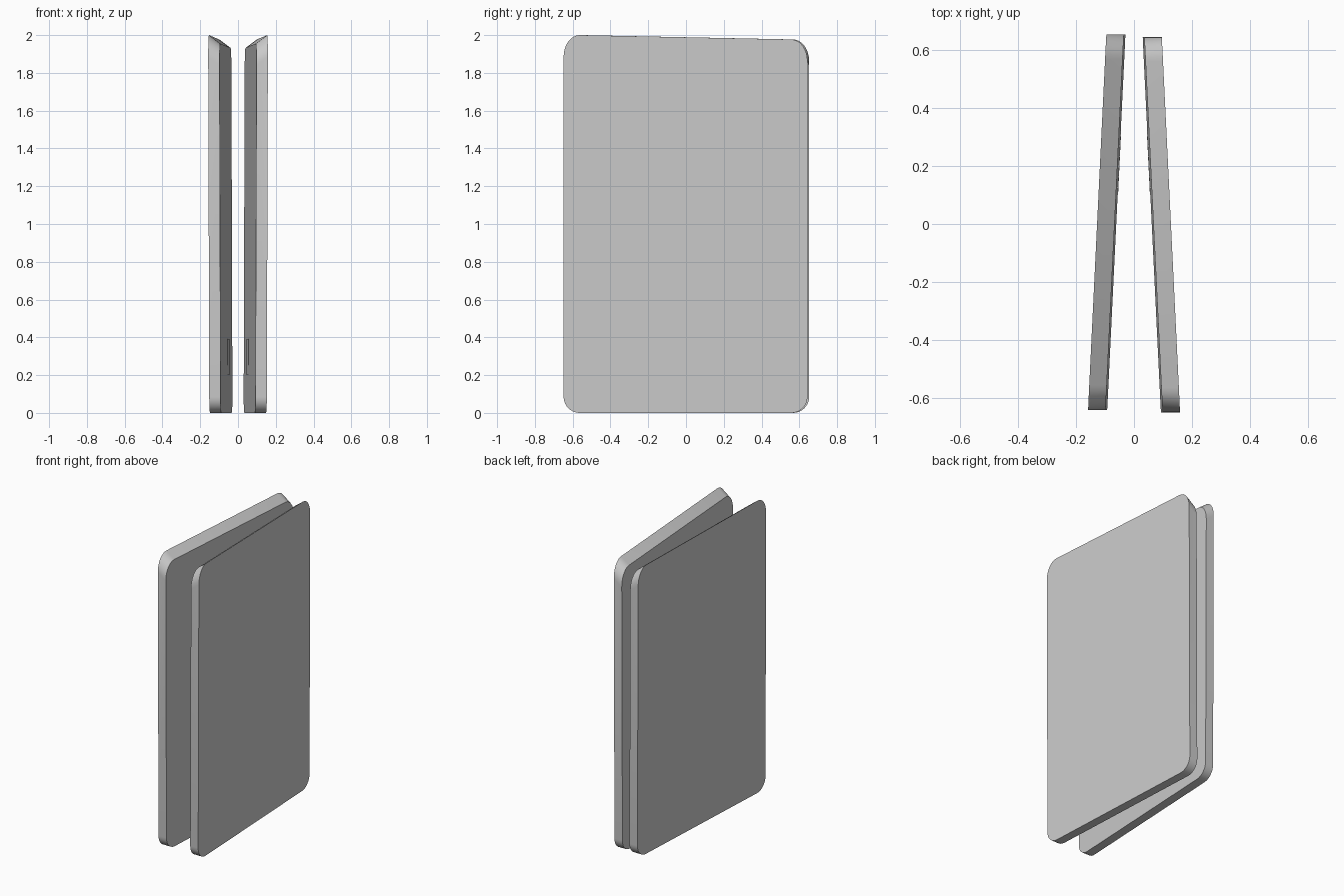
import bpy, bmesh, math

if "Cube" in bpy.data.objects:
    bpy.data.objects.remove(bpy.data.objects["Cube"])

grey = bpy.data.materials.new("light grey")
grey.diffuse_color = (0.6, 0.6, 0.6, 1)
grey.use_nodes = True
grey.node_tree.nodes["Principled BSDF"].inputs["Base Color"].default_value = grey.diffuse_color


def outline(y0, y1, top_front, top_back):
    """Rounded panel outline in (y, z), with a top edge falling to the back."""
    ry, rb, rt, n = 0.085, 0.085, 0.115, 8
    corners = [(y0 + ry, rb, rb, 180), (y1 - ry, rb, rb, 270),
               (y1 - ry, top_back - rt, rt, 0), (y0 + ry, top_front - rt, rt, 90)]
    pts = []
    for cy, cz, rz, start in corners:
        for i in range(n + 1):
            a = math.radians(start + 90 * i / n)
            pts.append((cy + ry * math.cos(a), cz + rz * math.sin(a)))
    return pts


def finish(name, bm):
    bmesh.ops.recalc_face_normals(bm, faces=bm.faces)
    me = bpy.data.meshes.new(name)
    bm.to_mesh(me)
    bm.free()
    me.materials.append(grey)
    ob = bpy.data.objects.new(name, me)
    bpy.context.collection.objects.link(ob)
    bpy.context.view_layer.objects.active = ob
    ob.select_set(True)
    bpy.ops.object.shade_smooth_by_angle(angle=math.radians(30))
    ob.select_set(False)


def inner_x(y, z):
    """Distance of the inner face from the middle: toed in and leaning outwards."""
    return 0.061 - 0.0485 * y + 0.003 * z


for name, side, y0, y1 in (("left", -1, -0.64, 0.652), ("right", 1, -0.648, 0.643)):
    # panel: outer face is taller, so the top slopes down inwards
    bm = bmesh.new()
    inner = [bm.verts.new((side * inner_x(y, z), y, z))
             for y, z in outline(y0, y1, 1.955, 1.932)]
    outer = [bm.verts.new((side * (inner_x(y, z) + 0.06), y, z))
             for y, z in outline(y0, y1, 2.0, 1.977)]
    bm.faces.new(inner)
    bm.faces.new(outer)
    for i in range(len(inner)):
        j = (i + 1) % len(inner)
        bm.faces.new((inner[i], inner[j], outer[j], outer[i]))
    finish(name + "_panel", bm)

    # small thin plate on the inner face
    bm = bmesh.new()
    rings = [[bm.verts.new((side * (inner_x(y, z) - d), y, z))
              for y, z in ((0.1, 0.2), (0.32, 0.2), (0.32, 0.39), (0.1, 0.39))]
             for d in (-0.002, 0.002)]
    for ring in rings:
        bm.faces.new(ring)
    for i in range(4):
        j = (i + 1) % 4
        bm.faces.new((rings[0][i], rings[0][j], rings[1][j], rings[1][i]))
    finish(name + "_inner_plate", bm)
